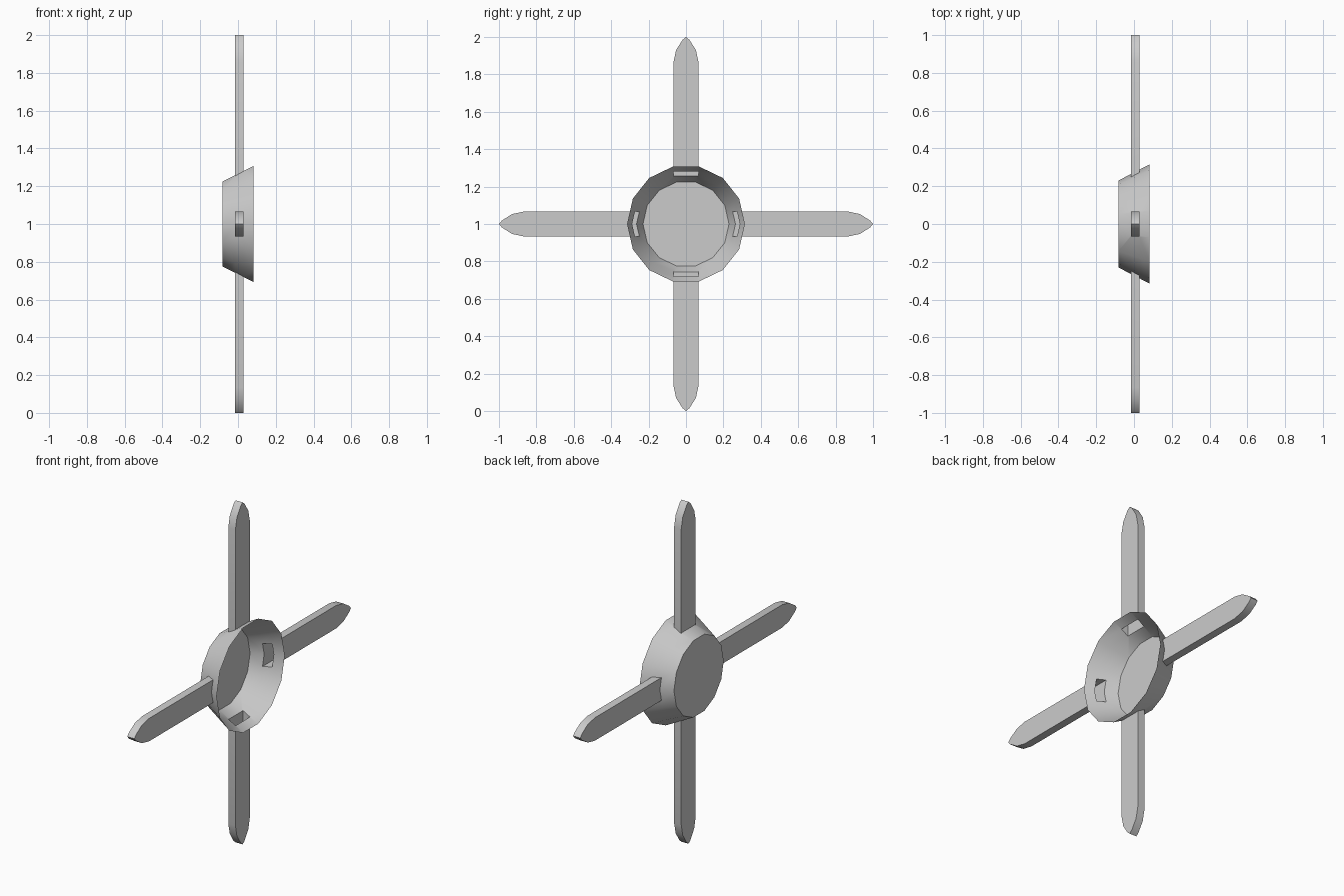
import bpy, bmesh, math
from mathutils import Vector

if "Cube" in bpy.data.objects:
    bpy.data.objects.remove(bpy.data.objects["Cube"])

SIDES = 14
STEP = 2 * math.pi / SIDES
X0, X1 = -0.083, 0.082          # hub back and mouth
R0, R1 = 0.23, 0.315            # hub radii at back and mouth
BX0, BX1 = -0.016, 0.03         # blade thickness range
W = 0.067                       # blade half width
ZC = 1.0                        # hub centre height


def radius(x):
    return R0 + (R1 - R0) * (x - X0) / (X1 - X0)


def surface(x, t, corner):
    """Distance from the axis to the hub wall at lateral offset t."""
    r, t = radius(x), abs(t)
    if corner:
        return r - t * math.tan(STEP / 2)
    flat = r * math.sin(STEP / 2)
    return r * math.cos(STEP / 2) - max(0, t - flat) * math.tan(STEP)


def finish(name, bm):
    me = bpy.data.meshes.new(name)
    bm.to_mesh(me)
    bm.free()
    ob = bpy.data.objects.new(name, me)
    bpy.context.collection.objects.link(ob)
    bpy.ops.object.select_all(action='DESELECT')
    ob.select_set(True)
    bpy.context.view_layer.objects.active = ob
    bpy.ops.object.shade_smooth_by_angle(angle=math.radians(30))
    return ob


# Hub: open cup of thin sheet with a closed back and four slots
bm = bmesh.new()
rings = []
for x in (X0, BX0, BX1, X1):
    r = radius(x)
    rings.append([bm.verts.new((x, r * math.cos(i * STEP), ZC + r * math.sin(i * STEP)))
                  for i in range(SIDES)])
for a, b in zip(rings, rings[1:]):
    for i in range(SIDES):
        j = (i + 1) % SIDES
        bm.faces.new((a[i], a[j], b[j], b[i]))
bm.faces.new(rings[0][::-1])


def band():
    return [f for f in bm.faces if BX0 < f.calc_center_median().x < BX1]


for axis in (Vector((0, 1, 0)), Vector((0, 0, 1))):
    for s in (-W, W):
        faces = band()
        geom = set(faces)
        for f in faces:
            geom.update(f.edges, f.verts)
        bmesh.ops.bisect_plane(bm, geom=list(geom), dist=1e-5,
                               plane_co=Vector((0, 0, ZC)) + axis * s, plane_no=axis)
slots = []
for f in band():
    c = f.calc_center_median()
    if min(abs(c.y), abs(c.z - ZC)) < W:
        slots.append(f)
bmesh.ops.delete(bm, geom=slots, context='FACES')
bmesh.ops.recalc_face_normals(bm, faces=bm.faces)
finish("hub", bm)

# Blades: hollow bars with pointed ends, open where they meet the slots
HALF_TIP = [(W, 0.865), (0.053, 0.93), (0.018, 0.985)]
TIP = HALF_TIP + [(0, 1.0)] + [(-t, d) for t, d in reversed(HALF_TIP)]


def blade(name, out, side, corner):
    bm = bmesh.new()
    root = (-W, 0, W) if corner else (-W, -0.062, 0.062, W)
    layers = []
    for x in (BX0, BX1):
        pts = TIP + [(t, surface(x, t, corner)) for t in root]
        layers.append([bm.verts.new(Vector((x, 0, ZC)) + out * d + side * t)
                       for t, d in pts])
    a, b = layers
    bm.faces.new(a)
    bm.faces.new(b[::-1])
    n = len(a)
    open_edges = range(len(TIP), n - 1)
    for i in range(n):
        if i not in open_edges:
            j = (i + 1) % n
            bm.faces.new((a[j], a[i], b[i], b[j]))
    bmesh.ops.recalc_face_normals(bm, faces=bm.faces)
    finish(name, bm)


Y, Z = Vector((0, 1, 0)), Vector((0, 0, 1))
blade("blade_top", Z, Y, False)
blade("blade_bottom", -Z, Y, False)
blade("blade_back", Y, Z, True)
blade("blade_front", -Y, Z, True)
